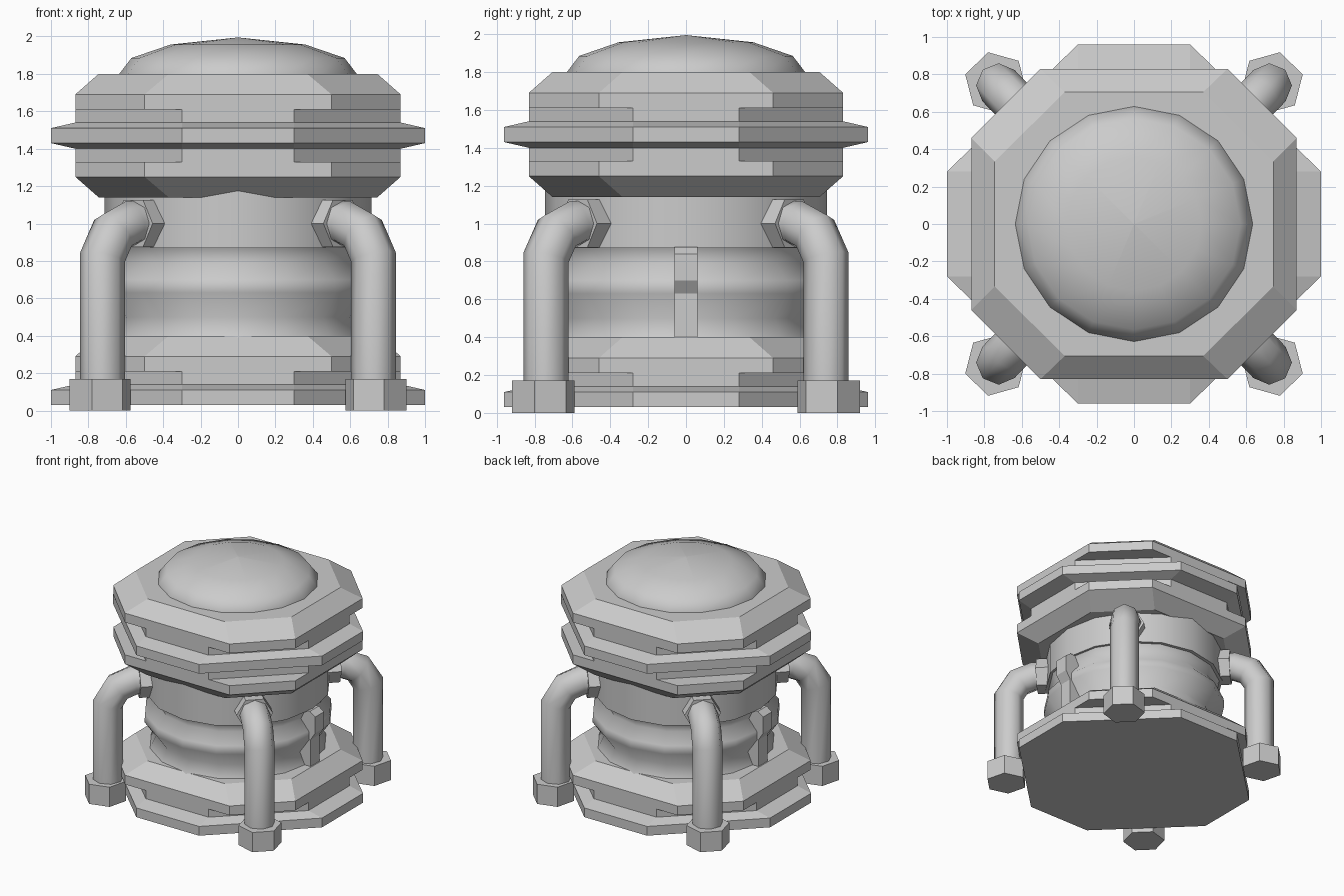
import bpy, bmesh, math
from mathutils import Vector, Matrix

if "Cube" in bpy.data.objects:
    bpy.data.objects.remove(bpy.data.objects["Cube"])


def loft(name, rings, smooth=None, matrix=None):
    """Closed skin through a stack of equal-length point rings."""
    bm = bmesh.new()
    loops = [[bm.verts.new(p) for p in ring] for ring in rings]
    n = len(loops[0])
    for a, b in zip(loops, loops[1:]):
        for i in range(n):
            j = (i + 1) % n
            bm.faces.new((a[i], a[j], b[j], b[i]))
    bm.faces.new(loops[0][::-1])
    bm.faces.new(loops[-1])
    bmesh.ops.remove_doubles(bm, verts=bm.verts, dist=1e-4)
    bmesh.ops.recalc_face_normals(bm, faces=bm.faces)
    me = bpy.data.meshes.new(name)
    bm.to_mesh(me)
    bm.free()
    ob = bpy.data.objects.new(name, me)
    bpy.context.collection.objects.link(ob)
    if matrix:
        ob.matrix_world = matrix
    if smooth:
        bpy.ops.object.select_all(action='DESELECT')
        ob.select_set(True)
        bpy.context.view_layer.objects.active = ob
        bpy.ops.object.shade_smooth_by_angle(angle=math.radians(smooth))
    return ob


def octagon(z, hx, hy, cx, cy):
    """Cut-corner rectangle: half sizes and half lengths of the flat sides."""
    return [(hx, -cy, z), (hx, cy, z), (cx, hy, z), (-cx, hy, z),
            (-hx, cy, z), (-hx, -cy, z), (-cx, -hy, z), (cx, -hy, z)]


def circle(z, rx, ry, n=16, start=0.0):
    return [(rx * math.cos(start + math.tau * i / n),
             ry * math.sin(start + math.tau * i / n), z) for i in range(n)]


WIDE = (0.87, 0.83, 0.50, 0.46)
NARROW = (0.87, 0.83, 0.30, 0.28)
FLANGE = (1.0, 0.96, 0.30, 0.28)
BEVEL = (0.745, 0.705, 0.37, 0.335)


def stack(name, *levels):
    return loft(name, [octagon(z, *shape) for z, shape in levels])


# Base plate and its bevelled cover
stack("base_flange", (0.03, FLANGE), (0.11, FLANGE), (0.14, NARROW), (0.22, NARROW))
stack("base_cover", (0.21, WIDE), (0.29, WIDE), (0.40, BEVEL))

# Head: lower shell, flanged waist, upper shell
stack("head_lower", (1.14, BEVEL), (1.25, WIDE), (1.33, WIDE))
stack("head_waist", (1.32, NARROW), (1.40, NARROW), (1.43, FLANGE),
      (1.51, FLANGE), (1.54, NARROW), (1.62, NARROW))
stack("head_upper", (1.61, WIDE), (1.69, WIDE), (1.80, BEVEL))

# Central column: plain collar above a ribbed body
loft("column_collar", [circle(z, 0.715, 0.745) for z in (0.87, 1.22)], 40)
loft("column_body", [circle(z, r, r * 1.03) for z, r in
                     ((0.38, 0.70), (0.50, 0.645), (0.63, 0.735), (0.70, 0.73),
                      (0.79, 0.655), (0.88, 0.70))], 80)

# Dome
loft("dome", [circle(z, r, r * 0.99) for z, r in
              ((1.79, 0.635), (1.80, 0.635), (1.885, 0.57), (1.957, 0.36), (1.995, 0.0001))], 50)

# Stepped ribs on the left and right of the column
profile = [(0.6, 0.38), (0.735, 0.38), (0.735, 0.63), (0.78, 0.70), (0.78, 0.84), (0.73, 0.875), (0.6, 0.875)]
for side, label in ((1, "right"), (-1, "left")):
    loft(f"rib_{label}", [[(side * x, y, z) for x, z in profile] for y in (-0.06, 0.06)])

# Corner pipes with hexagonal feet and wall collars
path = [(1.035, 0.10), (1.035, 0.82), (0.955, 0.95), (0.83, 1.0), (0.68, 1.0)]


def pipe_rings(r, n=8):
    pts = [Vector((x, 0, z)) for x, z in path]
    rings = []
    for i, p in enumerate(pts):
        d0 = (pts[i] - pts[i - 1]).normalized() if i else (pts[1] - pts[0]).normalized()
        d1 = (pts[i + 1] - pts[i]).normalized() if i + 1 < len(pts) else d0
        t = (d0 + d1).normalized()
        out = Vector((t.z, 0, -t.x)) / t.dot(d0)      # mitred width
        rings.append([p + r * (math.cos(a) * out + math.sin(a) * Vector((0, 1, 0)))
                      for a in (math.tau * k / n for k in range(n))])
    return rings


for sx, sy, label in ((1, 1, "back_right"), (-1, 1, "back_left"),
                      (-1, -1, "front_left"), (1, -1, "front_right")):
    turn = Matrix.Rotation(math.atan2(sy * 0.742, sx * 0.727), 4, 'Z')
    loft(f"pipe_{label}", pipe_rings(0.12), 60, turn)
    foot = [[(x + 1.055, y, z) for x, y, z in circle(z, 0.17, 0.17, 6, math.pi / 2)]
            for z in (0.0, 0.17)]
    loft(f"foot_{label}", foot, None, turn)
    collar = [[(d, y, 1.0 + x) for x, y, _ in circle(0, r, r, 6, math.pi / 2)]
              for d, r in ((0.64, 0.145), (0.80, 0.145))]
    loft(f"pipe_collar_{label}", collar, None, turn)
